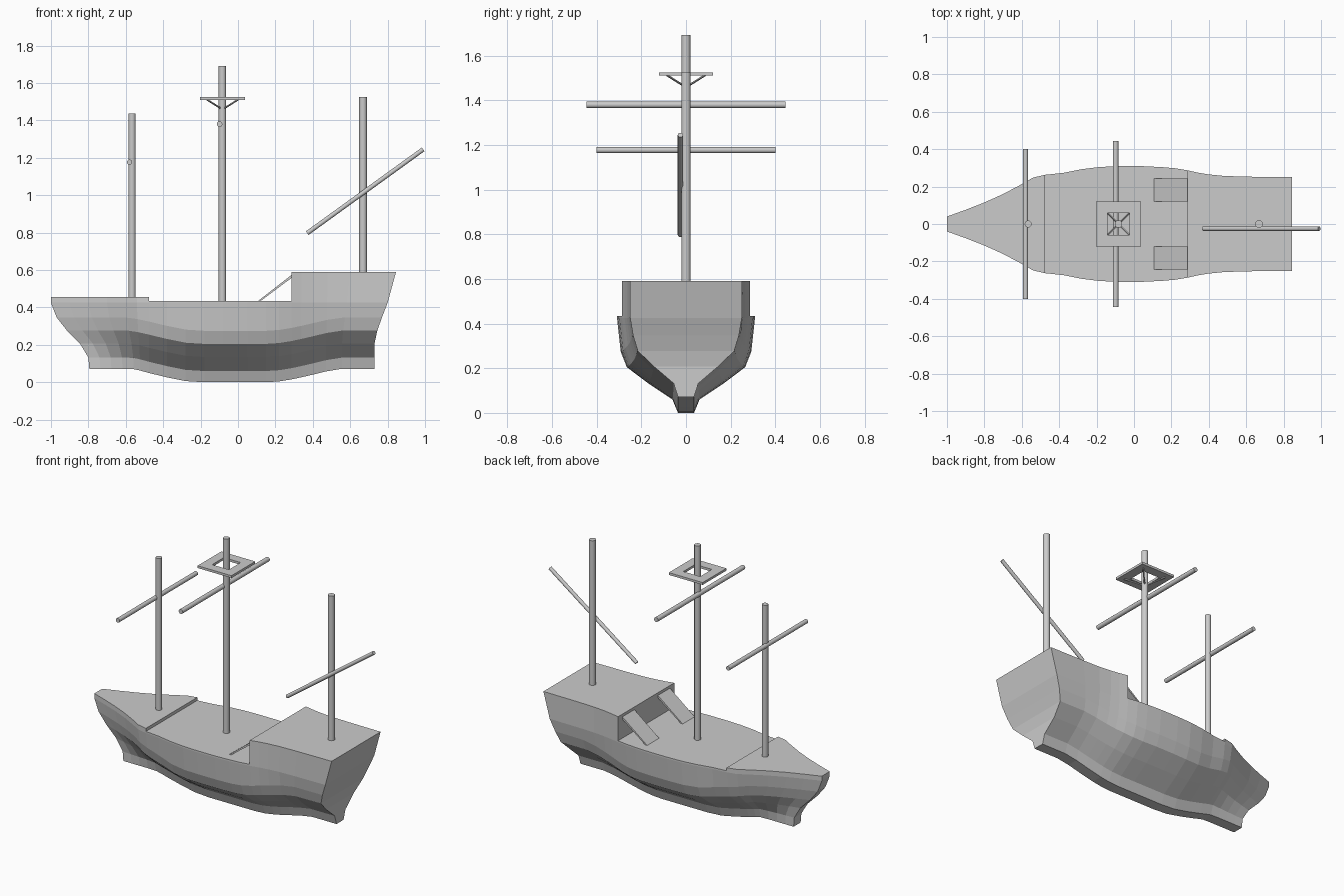
import bpy, bmesh, math
from mathutils import Vector

if "Cube" in bpy.data.objects:
    bpy.data.objects.remove(bpy.data.objects["Cube"])


def make_object(name, verts, faces):
    mesh = bpy.data.meshes.new(name)
    bm = bmesh.new()
    vs = [bm.verts.new(v) for v in verts]
    for f in faces:
        bm.faces.new([vs[i] for i in f])
    bmesh.ops.remove_doubles(bm, verts=bm.verts, dist=1e-5)
    bmesh.ops.recalc_face_normals(bm, faces=bm.faces)
    bm.to_mesh(mesh)
    bm.free()
    obj = bpy.data.objects.new(name, mesh)
    bpy.context.collection.objects.link(obj)
    return obj


def pole(name, a, b, r, sides=12):
    a, b = Vector(a), Vector(b)
    bpy.ops.mesh.primitive_cylinder_add(vertices=sides, radius=r, depth=(b - a).length,
                                        location=(a + b) / 2)
    obj = bpy.context.object
    obj.name = name
    obj.rotation_euler = (b - a).to_track_quat('Z', 'Y').to_euler()
    bpy.ops.object.shade_smooth_by_angle(angle=math.radians(40))
    return obj


def smooth(t):
    t = max(0.0, min(1.0, t))
    return t * t * (3 - 2 * t)


def sheer(x):
    return 0.072 * (smooth((-0.2 - x) / 0.44) + smooth((x - 0.15) / 0.46))


# Hull: stations (x, half width, deck height); doubled stations make the deck steps
FORE, WAIST, AFT = 0.455, 0.435, 0.59
stations = [(-1, .04, FORE), (-.9, .076, FORE), (-.8, .115, FORE), (-.7, .16, FORE),
            (-.6, .213, FORE), (-.54, .248, FORE), (-.475, .263, FORE),
            (-.475, .263, WAIST), (-.38, .273, WAIST), (-.28, .293, WAIST),
            (-.18, .305, WAIST), (-.08, .309, WAIST), (.05, .309, WAIST),
            (.15, .304, WAIST), (.22, .298, WAIST), (.285, .287, WAIST),
            (.285, .287, AFT), (.34, .275, AFT), (.4, .265, AFT), (.48, .257, AFT),
            (.6, .253, AFT), (.845, .25, AFT)]
# Strakes: (width fraction, height amidships, bow x, stern x)
strakes = [(0, 0, -.795, .73), (.09, .06, -.80, .73), (.5, .135, -.845, .73),
           (.84, .205, -.915, .745), (.94, .275, -.97, .77), (1, .425, -1, .80),
           (1, None, -1, .845)]
KEEL = 0.036
BOW_REF, STERN_REF = -.5, .45

verts = []
for x, w, top in stations:
    side = []
    for f, z, bow, stern in strakes:
        px = x
        if x < BOW_REF:
            px = BOW_REF + (x - BOW_REF) * (bow - BOW_REF) / (-1 - BOW_REF)
        elif x > STERN_REF:
            px = STERN_REF + (x - STERN_REF) * (stern - STERN_REF) / (.845 - STERN_REF)
        if z is None:
            pz = top
        elif z > .4:
            pz = z
        else:
            pz = z + sheer(x)
        side.append((px, KEEL + f * (w - KEEL), pz))
    verts += side + [(a, -b, c) for a, b, c in reversed(side)]

n, rows = 2 * len(strakes), len(strakes)
faces = []
for s in range(len(stations) - 1):
    for i in range(n):
        j = (i + 1) % n
        faces.append((s * n + i, s * n + j, (s + 1) * n + j, (s + 1) * n + i))
# stem and transom strips
for o in (0, (len(stations) - 1) * n):
    for r in range(rows - 1):
        faces.append((o + r, o + r + 1, o + n - 2 - r, o + n - 1 - r))
hull = make_object("hull", verts, faces)

# Ramps from the waist up to the aft deck
for side, label in ((1, "left"), (-1, "right")):
    prof = [(.108, .435), (.122, .435), (.292, .562), (.292, .578)]
    v = [(x, side * y, z) for y in (.12, .243) for x, z in prof]
    f = [(0, 1, 2, 3), (4, 5, 6, 7)] + [(i, (i + 1) % 4, (i + 1) % 4 + 4, i + 4)
                                        for i in range(4)]
    make_object("stair_" + label, v, f)

# Masts, stepped on the decks
MAIN = -.083
pole("fore_mast", (-.566, 0, .40), (-.566, 0, 1.437), .019)
pole("main_mast", (MAIN, 0, .40), (MAIN, 0, 1.692), .02)
pole("aft_mast", (.669, 0, .55), (.669, 0, 1.525), .021)

# Yards and the slanted aft spar
pole("fore_yard", (-.58, -.4, 1.177), (-.58, .4, 1.177), .014)
pole("main_yard", (-.098, -.445, 1.38), (-.098, .445, 1.38), .015)
pole("aft_spar", (.37, -.025, .797), (.99, -.025, 1.245), .012)

# Lookout platform: square frame swept round four corners
frame_profile = [(.06, 1.51), (.121, 1.51), (.121, 1.525), (.06, 1.525)]
corners = [(1, 1), (-1, 1), (-1, -1), (1, -1)]
v = [(MAIN + cx * d, cy * d, z) for cx, cy in corners for d, z in frame_profile]
f = []
for c in range(4):
    d = (c + 1) % 4
    for i in range(4):
        j = (i + 1) % 4
        f.append((c * 4 + i, c * 4 + j, d * 4 + j, d * 4 + i))
make_object("lookout_platform", v, f)

# Diagonal braces under the platform
for k, (cx, cy) in enumerate(corners):
    pole(f"lookout_brace_{k + 1}", (MAIN + cx * .012, cy * .012, 1.466),
         (MAIN + cx * .085, cy * .085, 1.512), .005, 6)
